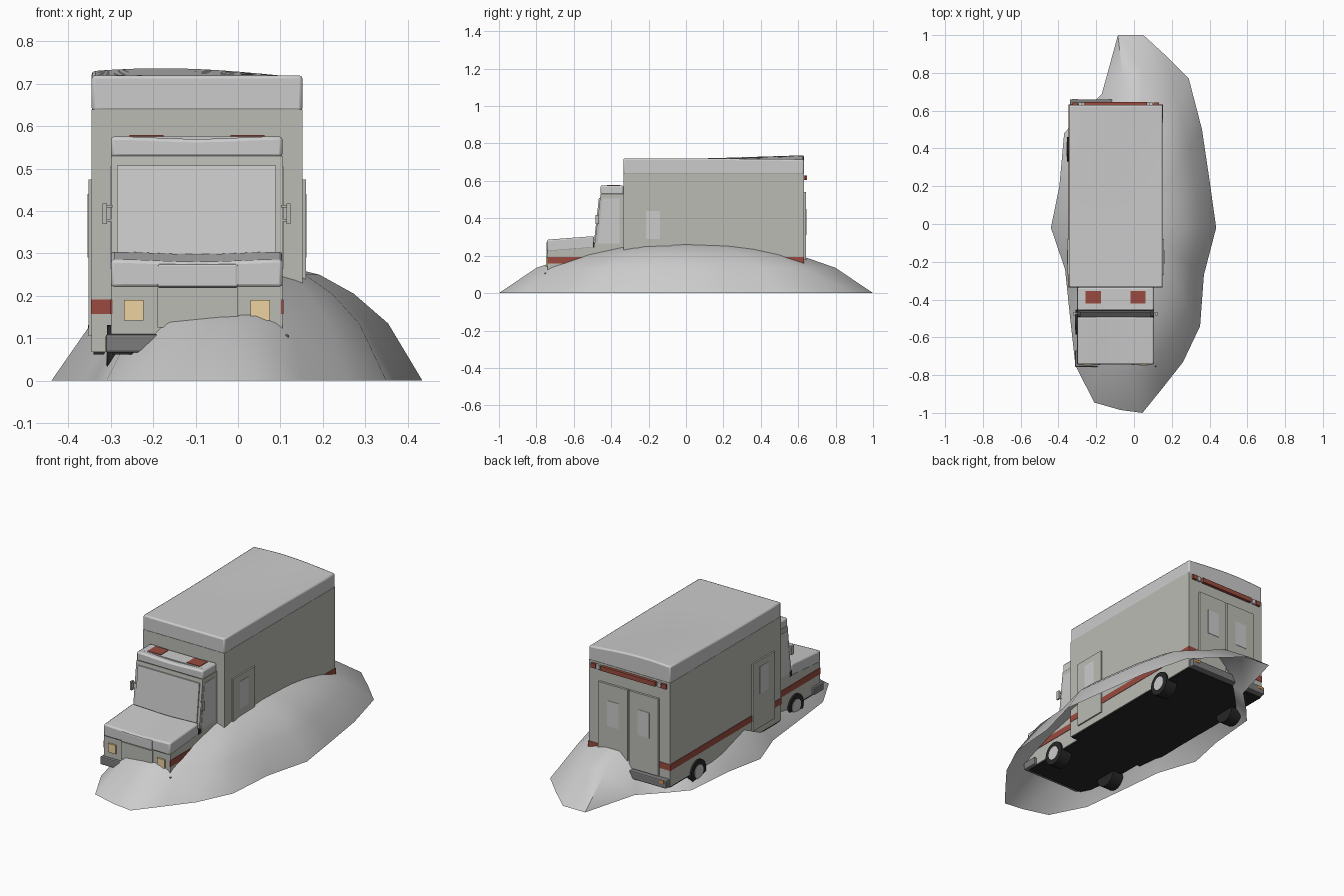
import bpy, bmesh, math
from mathutils import Matrix, Vector

if "Cube" in bpy.data.objects:
    bpy.data.objects.remove(bpy.data.objects["Cube"])


def mat(name, r, g, b):
    m = bpy.data.materials.new(name)
    m.diffuse_color = (r, g, b, 1)
    m.use_nodes = True
    m.node_tree.nodes["Principled BSDF"].inputs["Base Color"].default_value = m.diffuse_color
    return m


BODY = mat("body_paint", 0.5, 0.5, 0.46)
RED = mat("red", 0.32, 0.07, 0.05)
BLACK = mat("black", 0.02, 0.02, 0.02)
BUMP = mat("bumper_grey", 0.2, 0.2, 0.2)
LAMP = mat("lamp_yellow", 0.85, 0.65, 0.35)
AMBER = mat("amber", 0.7, 0.3, 0.08)


def finish(name, bm, material=None, bevel=0.0, smooth=False, segments=2):
    bmesh.ops.recalc_face_normals(bm, faces=bm.faces)
    me = bpy.data.meshes.new(name)
    bm.to_mesh(me)
    bm.free()
    ob = bpy.data.objects.new(name, me)
    bpy.context.collection.objects.link(ob)
    if material:
        me.materials.append(material)
    if bevel:
        b = ob.modifiers.new("bevel", "BEVEL")
        b.width, b.segments = bevel, segments
        b.limit_method, b.angle_limit = "ANGLE", math.radians(50)
    if smooth:
        bpy.ops.object.select_all(action="DESELECT")
        ob.select_set(True)
        bpy.context.view_layer.objects.active = ob
        bpy.ops.object.shade_smooth_by_angle(angle=math.radians(50))
    return ob


def box(name, x, y, z, material=None, bevel=0.0):
    """Box from (min, max) pairs."""
    bm = bmesh.new()
    bmesh.ops.create_cube(bm, size=1)
    for v in bm.verts:
        v.co = [r[0] + (c + 0.5) * (r[1] - r[0]) for c, r in zip(v.co, (x, y, z))]
    return finish(name, bm, material, bevel)


def prism(name, profile, x0, x1, material=None):
    """Side profile of (y, z) points extruded along x."""
    bm = bmesh.new()
    face = bm.faces.new([bm.verts.new((x0, y, z)) for y, z in profile])
    ext = bmesh.ops.extrude_face_region(bm, geom=[face])["geom"]
    for v in ext:
        if isinstance(v, bmesh.types.BMVert):
            v.co.x = x1
    return finish(name, bm, material)


def snow(name, x, y, bottom, top):
    """Snow cap: subdivided slab whose bottom and top follow functions of x and y."""
    bm = bmesh.new()
    bmesh.ops.create_grid(bm, x_segments=10, y_segments=10, size=0.5)
    ext = bmesh.ops.extrude_face_region(bm, geom=bm.faces[:])["geom"]
    tops = {v for v in ext if isinstance(v, bmesh.types.BMVert)}
    for v in bm.verts:
        px = x[0] + (v.co.x + 0.5) * (x[1] - x[0])
        py = y[0] + (v.co.y + 0.5) * (y[1] - y[0])
        v.co = (px, py, top(px, py) if v in tops else bottom(px, py))
    return finish(name, bm, None, 0.008, True)


# Snow mound: irregular outline shrunk in rings to a low dome, open underneath
outline = [(-0.085, 1), (0.05, 1), (0.17, 0.89), (0.29, 0.77), (0.36, 0.5), (0.40, 0.23),
           (0.435, -0.02), (0.37, -0.27), (0.35, -0.54), (0.26, -0.73), (0.15, -0.87),
           (0.045, -1), (-0.07, -0.985), (-0.21, -0.945), (-0.31, -0.75), (-0.34, -0.48),
           (-0.365, -0.24), (-0.44, -0.02), (-0.395, 0.2), (-0.37, 0.48), (-0.29, 0.57), (-0.17, 0.69)]
levels = [(1, 0), (0.8, 0.135), (0.6, 0.205), (0.4, 0.25), (0.2, 0.27)]
cx = 0.03
bm = bmesh.new()
rings = [[bm.verts.new((cx + (px - cx) * s, py * s, z)) for px, py in outline] for s, z in levels]
n = len(outline)
for a, b in zip(rings, rings[1:]):
    for i in range(n):
        bm.faces.new((a[i], a[(i + 1) % n], b[(i + 1) % n], b[i]))
peak = bm.verts.new((cx, 0, 0.28))
for i in range(n):
    bm.faces.new((rings[-1][i], rings[-1][(i + 1) % n], peak))
finish("snow_mound", bm, smooth=True)

# Rear body, cab and dark underside
CX = -0.097
BX, CABX = (-0.345, 0.152), (-0.300, 0.105)
box("rear_body", BX, (-0.335, 0.63), (0.068, 0.64), BODY)
prism("cab", [(-0.74, 0.068), (-0.74, 0.225), (-0.49, 0.245), (-0.457, 0.53),
              (-0.335, 0.53), (-0.335, 0.068)], *CABX, BODY)
box("underside_rear", (BX[0] + 0.004, BX[1] - 0.004), (-0.33, 0.626), (0.062, 0.07), BLACK)
box("underside_cab", (CABX[0] + 0.004, CABX[1] - 0.004), (-0.736, -0.33), (0.062, 0.07), BLACK)

# Snow caps on the roof, cab roof and hood
def roof_top(x, y):
    t = max(0.0, (y - 0.1) / 0.53)
    return 0.72 + t * (0.018 * math.cos((x + 0.18) * 5.5) - 0.001)


snow("roof_snow", BX, (-0.335, 0.63), lambda x, y: 0.635, roof_top)
snow("cab_roof_snow", CABX, (-0.457, -0.335), lambda x, y: 0.527,
     lambda x, y: 0.573 + 0.003 * math.cos((x - 0.1) * 16))
snow("hood_snow", CABX, (-0.743, -0.492), lambda x, y: 0.22 + (y + 0.74) * 0.08,
     lambda x, y: 0.283 + (y + 0.74) * 0.075 + 0.003 * math.cos((x - 0.1) * 16))

# Windshield and cab front details
prism("windshield", [(-0.492, 0.275), (-0.466, 0.508), (-0.458, 0.508), (-0.484, 0.275)], -0.285, 0.09)
box("wiper_cowl", (CABX[0], CABX[1]), (-0.497, -0.47), (0.24, 0.27), BLACK)
box("grille", (-0.19, 0.0), (-0.747, -0.735), (0.125, 0.22), BODY)
box("hood_front_snow", (-0.19, 0.0), (-0.747, -0.72), (0.22, 0.276), None, 0.006)
box("front_bumper", (-0.312, 0.12), (-0.757, -0.67), (0.066, 0.11), BUMP, 0.006)
box("rear_bumper", (-0.34, 0.147), (0.62, 0.66), (0.066, 0.11), BUMP, 0.006)

# Roof lights on the cab
box("light_bar_base", (-0.285, 0.09), (-0.43, -0.347), (0.56, 0.576))
for s in (-1, 1):
    c = CX + s * 0.119
    box("light_bar_lamp", (c - 0.04, c + 0.04), (-0.422, -0.354), (0.565, 0.579), RED)

# Parts mirrored left and right
for s, side, cabside in ((-1, BX[0], CABX[0]), (1, BX[1], CABX[1])):
    def out(x, a, b):
        return tuple(sorted((x + s * a, x + s * b)))

    box("side_door", out(side, -0.004, 0.008), (-0.27, -0.08), (0.105, 0.475), BODY)
    box("side_door_window", out(side, 0, 0.0095), (-0.213, -0.138), (0.29, 0.44))
    prism("cab_side_window", [(-0.472, 0.265), (-0.447, 0.505), (-0.355, 0.505), (-0.355, 0.265)],
          *out(cabside, -0.004, 0.002))
    box("body_stripe", out(side, -0.004, 0.002), (-0.337, 0.632), (0.157, 0.192), RED)
    box("cab_stripe", out(cabside, -0.004, 0.002), (-0.741, -0.33), (0.157, 0.192), RED)
    box("body_front_stripe", out(side, 0, -0.06), (-0.337, -0.33), (0.157, 0.192), RED)
    box("body_back_stripe", out(side, 0, -0.068), (0.625, 0.632), (0.157, 0.192), RED)
    c = CX + s * 0.149
    box("headlight", (c - 0.023, c + 0.023), (-0.748, -0.735), (0.142, 0.19), LAMP)
    c = CX + s * 0.215
    box("tail_lamp", (c - 0.015, c + 0.015), (0.62, 0.6615), (0.092, 0.107), AMBER)
    # Mirror on two short arms
    box("mirror", out(cabside, 0.009, 0.019), (-0.485, -0.465), (0.37, 0.418), BODY)
    for z in (0.375, 0.408):
        box("mirror_arm", out(cabside, -0.004, 0.01), (-0.476, -0.468), (z, z + 0.006), BODY)
    # Rear doors with windows
    c = CX + s * 0.094
    box("rear_door", (c - 0.089, c + 0.089), (0.625, 0.642), (0.115, 0.54), BODY)
    box("rear_door_window", (c - 0.035, c + 0.035), (0.63, 0.644), (0.31, 0.45))
    # Corner lamps beside the rear light strip
    c = CX + s * 0.215
    box("rear_corner_lamp", (c - 0.014, c + 0.014), (0.625, 0.642), (0.605, 0.63), RED)
    box("rear_clear_lamp", (c - s * 0.028 - 0.01, c - s * 0.028 + 0.01), (0.625, 0.642), (0.605, 0.63))
    # Wheels with pale hubs
    for edge, y in ((side, 0.395), (cabside, -0.52)):
        for name, r, a, b, m in (("tyre", 0.065, -0.06, 0.009, BLACK), ("hub", 0.038, -0.01, 0.0115, None)):
            bm = bmesh.new()
            centre = Vector((edge + s * (a + b) / 2, y, 0.066))
            bmesh.ops.create_cone(bm, cap_ends=True, segments=20, radius1=r, radius2=r, depth=b - a,
                                  matrix=Matrix.Translation(centre) @ Matrix.Rotation(math.pi / 2, 4, "Y"))
            finish(name, bm, m, smooth=True)

# Red light strip across the back
box("rear_light_strip", (CX - 0.165, CX + 0.165), (0.625, 0.646), (0.605, 0.63), RED)
